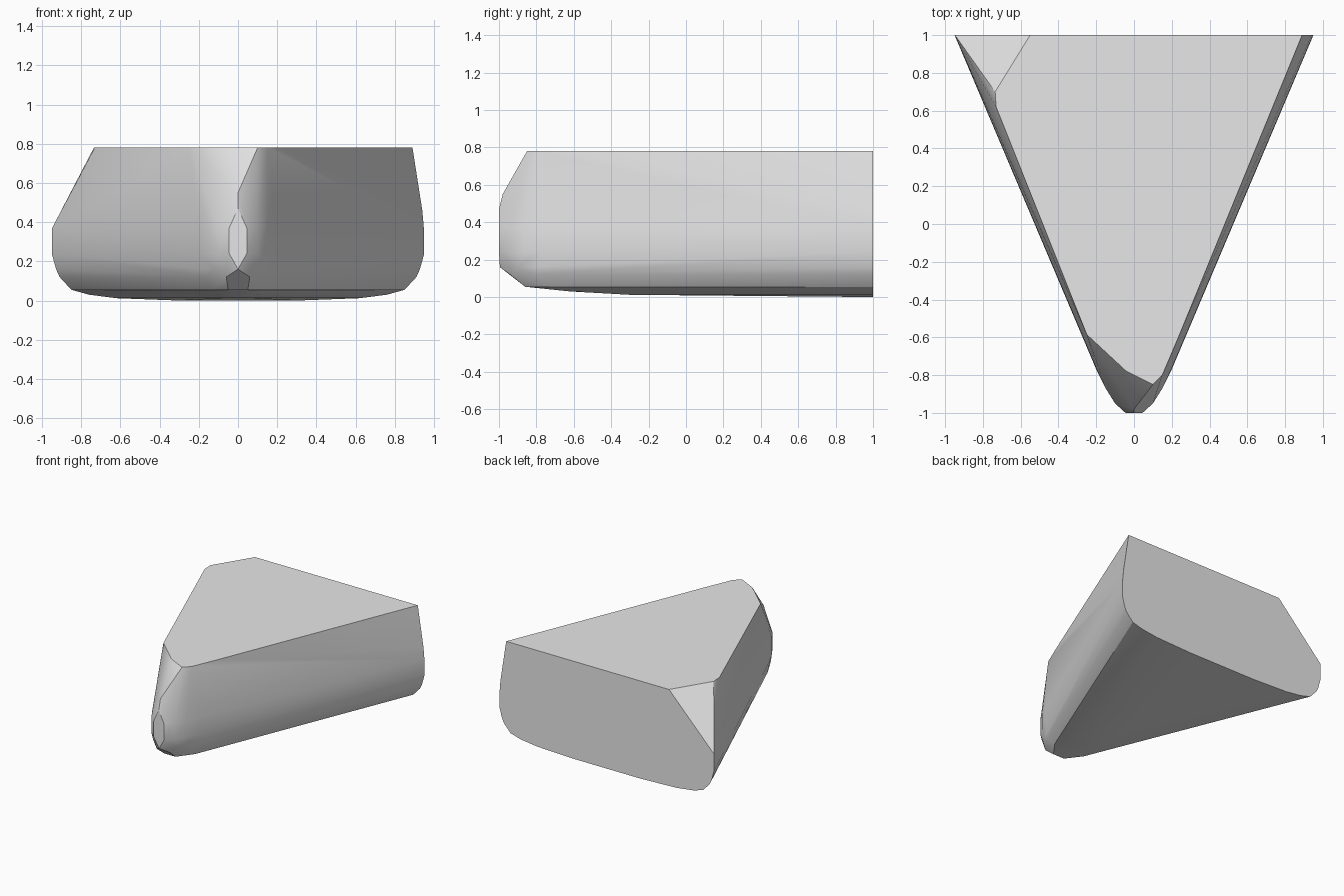
import bpy
import bmesh
import math

cube = bpy.data.objects.get("Cube")
if cube:
    bpy.data.objects.remove(cube, do_unlink=True)

# Single stone-grey material
grey = bpy.data.materials.new("stone grey")
grey.use_nodes = True
colour = (0.8, 0.8, 0.8, 1.0)
grey.diffuse_color = colour
grey.node_tree.nodes["Principled BSDF"].inputs["Base Color"].default_value = colour

# Symmetric half outlines (x, y) at each height, mirrored across x
half_rings = {
    0.0: [(0.30, 1.0)],
    0.005: [(0.42, 1.0), (0.04, 0.05)],
    0.012: [(0.62, 1.0), (0.08, -0.30)],
    0.03: [(0.76, 1.0), (0.10, -0.62)],
    0.055: [(0.85, 1.0), (0.14, -0.74), (0.05, -0.86)],
    0.12: [(0.91, 1.0), (0.16, -0.80), (0.06, -0.94)],
    0.16: [(0.928, 1.0), (0.17, -0.80), (0.12, -0.90), (0.0, -0.995)],
    0.24: [(0.95, 1.0), (0.20, -0.77), (0.15, -0.87), (0.10, -0.95), (0.045, -1.0)],
    0.37: [(0.948, 1.0), (0.197, -0.77), (0.15, -0.87), (0.10, -0.95), (0.045, -1.0)],
    0.47: [(0.0, -1.0)],
}
points = [(s * x, y, z) for z, ring in half_rings.items() for x, y in ring for s in (1, -1)]

# Flat top outline, with the broken back corner and chipped nose
top = [(0.89, 1.0), (0.235, -0.60), (0.19, -0.70), (0.15, -0.80), (0.10, -0.85),
       (-0.04, -0.78), (-0.25, -0.585), (-0.73, 0.62), (-0.735, 0.70), (-0.55, 1.0)]
points += [(x, y, 0.78) for x, y in top]

# Extra points along the nose ridge and the straight back edge
points += [(0.0, -0.98, 0.55), (0.94, 1.0, 0.46)]

# Wrap the sections in one convex skin
bm = bmesh.new()
for p in points:
    bm.verts.new(p)
hull = bmesh.ops.convex_hull(bm, input=bm.verts[:])
loose = {g for g in hull["geom_interior"] + hull["geom_unused"]
         if isinstance(g, bmesh.types.BMVert)}
bmesh.ops.delete(bm, geom=list(loose), context='VERTS')
bmesh.ops.dissolve_limit(bm, angle_limit=math.radians(1), verts=bm.verts[:], edges=bm.edges[:])
bmesh.ops.recalc_face_normals(bm, faces=bm.faces[:])

mesh = bpy.data.meshes.new("stone_wedge")
bm.to_mesh(mesh)
bm.free()
mesh.materials.append(grey)
wedge = bpy.data.objects.new("stone_wedge", mesh)
bpy.context.collection.objects.link(wedge)

# Smooth sides with crisp broken edges
bpy.ops.object.select_all(action='DESELECT')
wedge.select_set(True)
bpy.context.view_layer.objects.active = wedge
bpy.ops.object.shade_smooth_by_angle(angle=math.radians(30))
